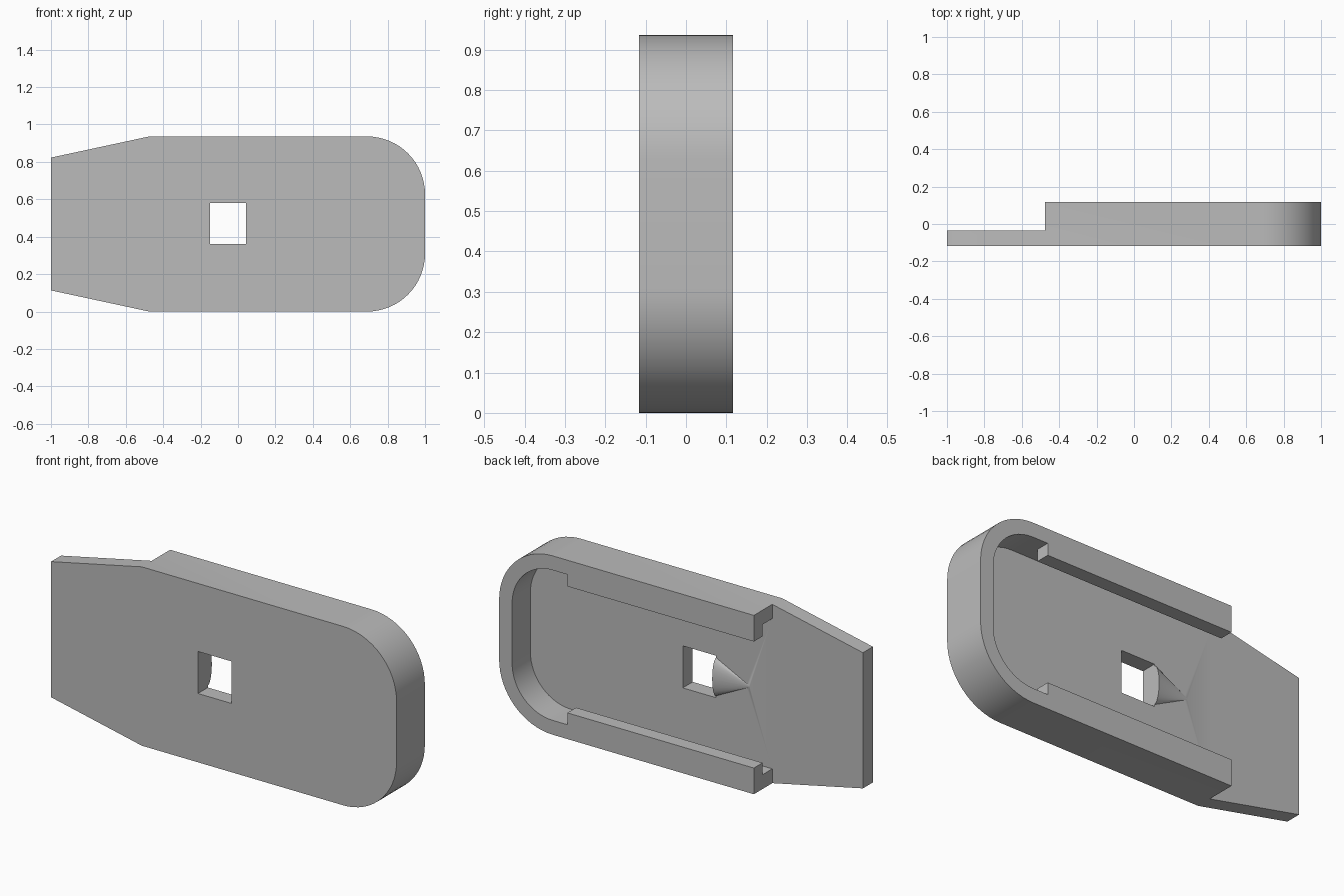
import bpy, bmesh, math

cube = bpy.data.objects.get("Cube")
if cube:
    bpy.data.objects.remove(cube)

FRONT, FLOOR, LIP, BACK = -0.117, -0.035, 0.045, 0.117
HEIGHT, WALL, LIP_W, RADIUS = 0.936, 0.075, 0.137, 0.31
SHOULDER, LIP_END = -0.475, 0.605

grey = bpy.data.materials.new("plain_grey")
grey.use_nodes = True
colour = (0.5, 0.5, 0.5, 1)
grey.diffuse_color = colour
grey.node_tree.nodes["Principled BSDF"].inputs["Base Color"].default_value = colour


def make(name, bm):
    bmesh.ops.recalc_face_normals(bm, faces=bm.faces)
    mesh = bpy.data.meshes.new(name)
    bm.to_mesh(mesh)
    bm.free()
    mesh.materials.append(grey)
    ob = bpy.data.objects.new(name, mesh)
    bpy.context.collection.objects.link(ob)
    return ob


def prism(name, outline, y0, y1):
    """Extrude an (x, z) outline along y."""
    bm = bmesh.new()
    face = bm.faces.new([bm.verts.new((x, y0, z)) for x, z in outline])
    ext = bmesh.ops.extrude_face_region(bm, geom=[face])
    verts = [v for v in ext["geom"] if isinstance(v, bmesh.types.BMVert)]
    bmesh.ops.translate(bm, verts=verts, vec=(0, y1 - y0, 0))
    return make(name, bm)


def box(name, x0, x1, y0, y1, z0, z1):
    return prism(name, [(x0, z0), (x1, z0), (x1, z1), (x0, z1)], y0, y1)


def round_end(inset, steps=16):
    """Rounded +x end, from the bottom edge up to the top edge."""
    r, cx = RADIUS - inset, 1 - RADIUS
    pts = []
    for cz, start in ((RADIUS, -90), (HEIGHT - RADIUS, 0)):
        for i in range(steps + 1):
            a = math.radians(start + 90 * i / steps)
            pts.append((cx + r * math.cos(a), cz + r * math.sin(a)))
    return pts


def combine(target, other, operation):
    other.hide_render = True
    mod = target.modifiers.new(operation, 'BOOLEAN')
    mod.object, mod.operation, mod.solver = other, operation, 'EXACT'
    bpy.context.view_layer.objects.active = target
    bpy.ops.object.modifier_apply(modifier=mod.name)
    bpy.data.objects.remove(other)


# Body: tapered tail on one end, rounded on the other
taper = 0.113
body = prism("sliding_cover", [(-1, HEIGHT - taper), (-1, taper), (SHOULDER, 0)]
             + round_end(0) + [(SHOULDER, HEIGHT)], FRONT, BACK)

# Thin tail, undercut pocket and the opening between the two lips
combine(body, box("tail_cutter", -1.2, SHOULDER, FLOOR, 0.3, -0.1, 1.1), 'DIFFERENCE')
pocket = [(-0.6, WALL)] + round_end(WALL) + [(-0.6, HEIGHT - WALL)]
combine(body, prism("pocket_cutter", pocket, FLOOR, LIP), 'DIFFERENCE')
top_lip = HEIGHT - LIP_W
mouth = ([(-0.6, LIP_W), (LIP_END, LIP_W), (LIP_END, WALL)] + round_end(WALL)
         + [(LIP_END, HEIGHT - WALL), (LIP_END, top_lip), (-0.6, top_lip)])
combine(body, prism("mouth_cutter", mouth, 0, 0.3), 'DIFFERENCE')

# Half-cone ramp on the floor beside the window
HOLE = (-0.15, 0.043, 0.36, 0.58)
bm = bmesh.new()
mid, half = (HOLE[2] + HOLE[3]) / 2, (HOLE[3] - HOLE[2]) / 2
ring = [bm.verts.new((-0.13, FLOOR + 0.036 * math.sin(math.pi * i / 12),
                      mid + half * math.cos(math.pi * i / 12))) for i in range(13)]
ring += [bm.verts.new((-0.13, FLOOR - 0.02, mid + s * half)) for s in (-1, 1)]
tip = bm.verts.new((-0.35, FLOOR - 0.001, mid))
bm.faces.new(ring)
for a, b in zip(ring, ring[1:] + ring[:1]):
    bm.faces.new((a, b, tip))
combine(body, make("ramp", bm), 'UNION')

# Square window through the plate
combine(body, box("window_cutter", HOLE[0], HOLE[1], -0.3, 0.3, HOLE[2], HOLE[3]), 'DIFFERENCE')

bpy.ops.object.select_all(action='DESELECT')
body.select_set(True)
bpy.context.view_layer.objects.active = body
bpy.ops.object.shade_smooth_by_angle(angle=math.radians(30))
